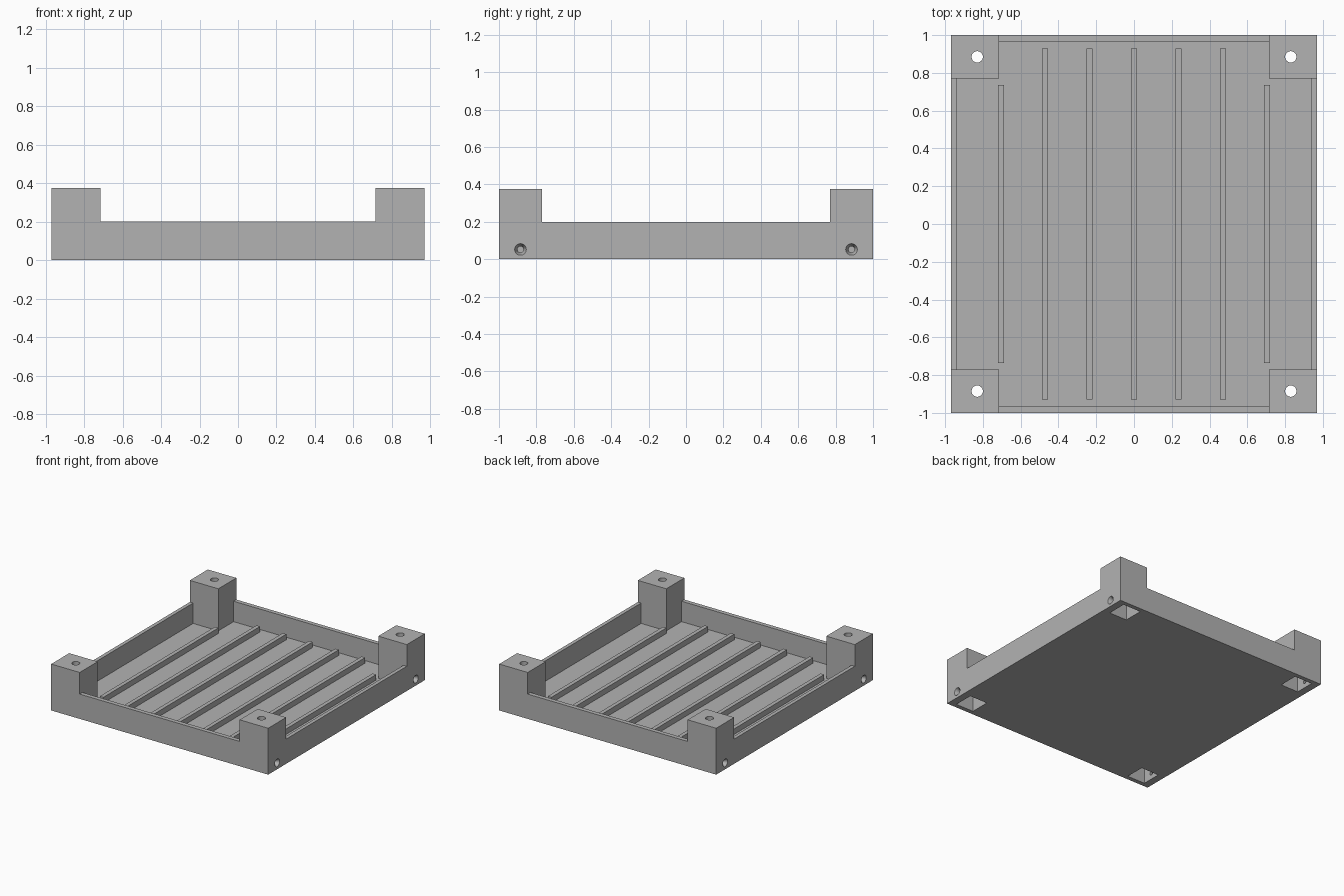
import bpy
import math

cube = bpy.data.objects.get("Cube")
if cube:
    bpy.data.objects.remove(cube, do_unlink=True)

# Main dimensions
HALF_X, HALF_Y = 0.97, 1.0
POST_X, POST_Y = 0.715, 0.77        # inner corner of each post
FLOOR, WALL_TOP, POST_TOP = 0.035, 0.2, 0.375
HOLE_X, HOLE_Y = 0.83, 0.885        # post screw centre
TALL = 0.6

grey = bpy.data.materials.new("plain grey")
grey.use_nodes = True
grey.diffuse_color = (0.45, 0.45, 0.45, 1)
grey.node_tree.nodes["Principled BSDF"].inputs["Base Color"].default_value = grey.diffuse_color


def box(name, x0, x1, y0, y1, z0, z1):
    bpy.ops.mesh.primitive_cube_add(
        size=1, location=((x0 + x1) / 2, (y0 + y1) / 2, (z0 + z1) / 2))
    ob = bpy.context.object
    ob.name = name
    ob.scale = (x1 - x0, y1 - y0, z1 - z0)
    bpy.ops.object.transform_apply(location=False, rotation=False, scale=True)
    ob.data.materials.append(grey)
    return ob


def centred_box(name, hx, hy, z0, z1):
    return box(name, -hx, hx, -hy, hy, z0, z1)


def cone(name, r1, r2, depth, location, turn=0):
    bpy.ops.mesh.primitive_cone_add(
        vertices=32, radius1=r1, radius2=r2, depth=depth,
        location=location, rotation=(0, turn, 0))
    ob = bpy.context.object
    ob.name = name
    ob.data.materials.append(grey)
    return ob


def cut(target, cutter):
    mod = target.modifiers.new("cut", 'BOOLEAN')
    mod.operation = 'DIFFERENCE'
    mod.solver = 'EXACT'
    mod.object = cutter
    bpy.context.view_layer.objects.active = target
    bpy.ops.object.modifier_apply(modifier=mod.name)
    bpy.data.objects.remove(cutter, do_unlink=True)


# Tray with four raised corner posts
tray = centred_box("tray", HALF_X, HALF_Y, 0, POST_TOP)
cut(tray, centred_box("gap_front_back", POST_X, HALF_Y + 0.1, WALL_TOP, TALL))
cut(tray, centred_box("gap_sides", HALF_X + 0.1, POST_Y, WALL_TOP, TALL))
cut(tray, centred_box("cavity_long", POST_X, 0.965, FLOOR, TALL))
cut(tray, centred_box("cavity_wide", 0.94, POST_Y, FLOOR, TALL))

# Pocket under each post, screw hole on top, countersunk hole in the side
POCKET = 0.08
for sx in (-1, 1):
    for sy in (-1, 1):
        x, y = sx * HOLE_X, sy * HOLE_Y
        cut(tray, box("pocket", x - POCKET, x + POCKET, y - POCKET, y + POCKET, -0.1, 0.335))
        cut(tray, cone("top_hole", 0.03, 0.03, 0.3, (x, y, 0.4)))
        turn = sx * math.pi / 2
        cut(tray, cone("side_hole", 0.016, 0.016, 0.14, (sx * 0.95, y, 0.052), turn))
        cut(tray, cone("countersink", 0.016, 0.032, 0.034, (sx * 0.955, y, 0.052), turn))

# Raised ribs along the floor, the outer pair shorter to clear the posts
for i in range(-3, 4):
    x = i * 0.235
    half = 0.735 if abs(i) == 3 else 0.93
    box("floor_rib", x - 0.016, x + 0.016, -half, half, FLOOR - 0.005, 0.08)

# Smooth hole walls, keep the edges sharp
bpy.ops.object.select_all(action='DESELECT')
tray.select_set(True)
bpy.context.view_layer.objects.active = tray
bpy.ops.object.shade_smooth_by_angle(angle=math.radians(30))
